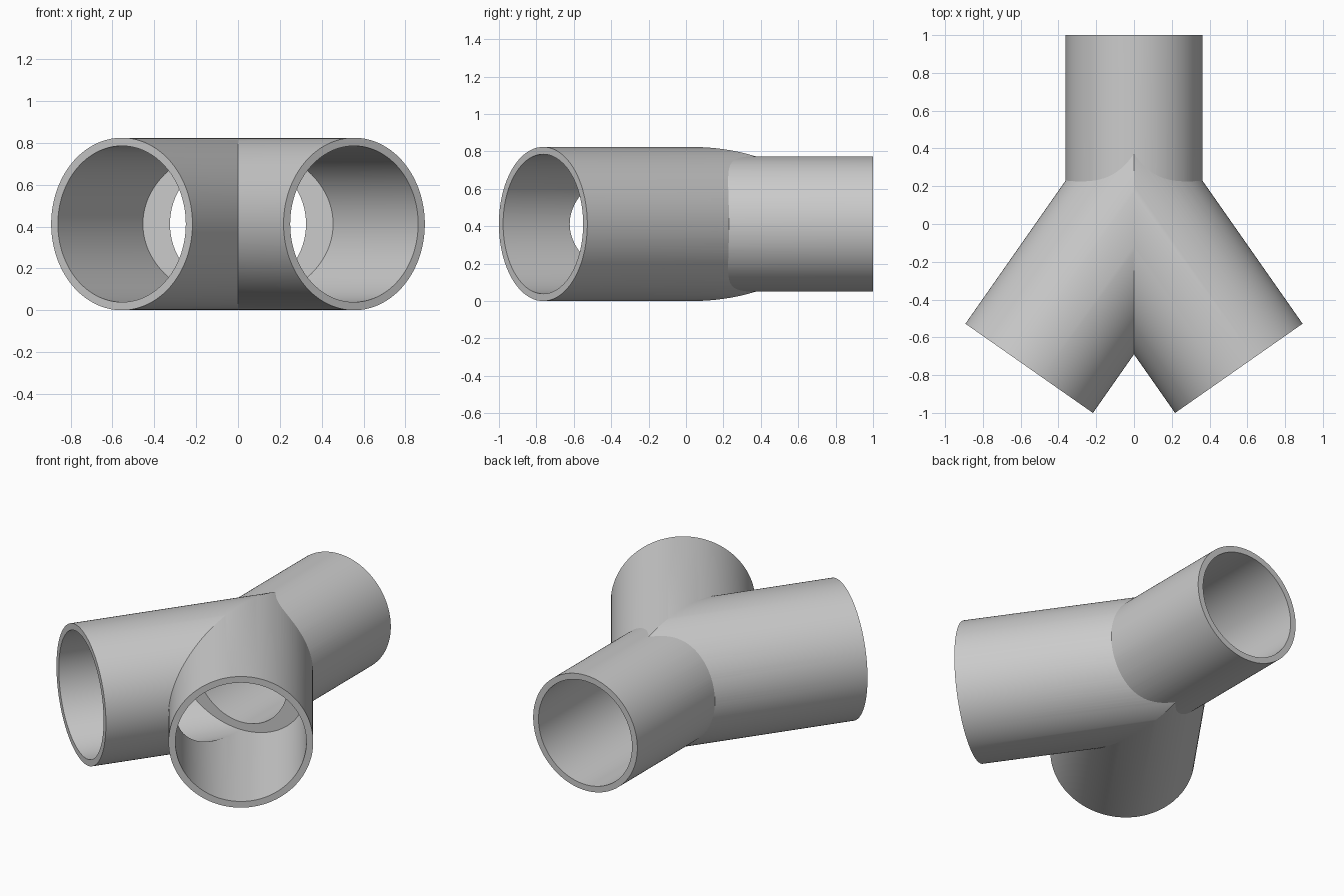
import bpy, bmesh, math
from mathutils import Vector

if "Cube" in bpy.data.objects:
    bpy.data.objects.remove(bpy.data.objects["Cube"])

ANGLE = math.radians(35)
R_BRANCH, B_BRANCH = 0.412, 0.373     # branch outer and bore radius
R_MAIN, B_MAIN = 0.362, 0.325         # straight pipe outer and bore radius
ZC, YC = 0.412, 0.03                  # height of the axes, y where they meet
END = Vector((0.555, -0.764, ZC))     # centre of the right branch mouth
INWARD = Vector((-math.sin(ANGLE), math.cos(ANGLE), 0))


def tube(name, radius, a, b, clip_y=None):
    """Solid cylinder from a to b, optionally cut off flat at y = clip_y."""
    bm = bmesh.new()
    axis = b - a
    bmesh.ops.create_cone(bm, cap_ends=True, segments=128,
                          radius1=radius, radius2=radius, depth=axis.length)
    rot = axis.to_track_quat('Z', 'Y').to_matrix().to_4x4()
    bmesh.ops.transform(bm, matrix=rot, verts=bm.verts)
    bmesh.ops.translate(bm, vec=(a + b) / 2, verts=bm.verts)
    if clip_y is not None:
        cut = bmesh.ops.bisect_plane(bm, geom=bm.verts[:] + bm.edges[:] + bm.faces[:],
                                     plane_co=(0, clip_y, 0), plane_no=(0, 1, 0),
                                     clear_outer=True)
        edges = [e for e in cut['geom_cut'] if isinstance(e, bmesh.types.BMEdge)]
        bmesh.ops.holes_fill(bm, edges=edges, sides=0)
    bmesh.ops.recalc_face_normals(bm, faces=bm.faces)
    mesh = bpy.data.meshes.new(name)
    bm.to_mesh(mesh)
    bm.free()
    ob = bpy.data.objects.new(name, mesh)
    bpy.context.collection.objects.link(ob)
    return ob


# Outer solids: right branch and straight pipe
fitting = tube("y_pipe_fitting", R_BRANCH, END, END + INWARD * 1.9)
main = tube("straight_pipe", R_MAIN, Vector((0, 0, ZC)), Vector((0, 1, ZC)))

# Bores: the wide branch bore stops at a flat step, the narrow one runs on
branch_bore = tube("branch_bore", B_BRANCH, END - INWARD * 0.1, END + INWARD * 1.9, YC)
main_bore = tube("straight_bore", B_MAIN, Vector((0, -0.05, ZC)), Vector((0, 1.1, ZC)))

helpers = [(main, 'UNION'), (branch_bore, 'DIFFERENCE'), (main_bore, 'DIFFERENCE')]
for ob, op in helpers:
    ob.hide_render = True
    mod = fitting.modifiers.new(ob.name, 'BOOLEAN')
    mod.object, mod.operation, mod.solver = ob, op, 'EXACT'

# Keep the right half and mirror it
mirror = fitting.modifiers.new("mirror", 'MIRROR')
mirror.use_axis = (True, False, False)
mirror.use_bisect_axis = (True, False, False)

# Bake the modifiers, drop the helpers, shade smooth with sharp seams
deps = bpy.context.evaluated_depsgraph_get()
baked = bpy.data.meshes.new_from_object(fitting.evaluated_get(deps))
fitting.modifiers.clear()
fitting.data = baked
for ob, _ in helpers:
    bpy.data.objects.remove(ob)
bpy.ops.object.select_all(action='DESELECT')
fitting.select_set(True)
bpy.context.view_layer.objects.active = fitting
bpy.ops.object.shade_smooth_by_angle(angle=math.radians(20))
